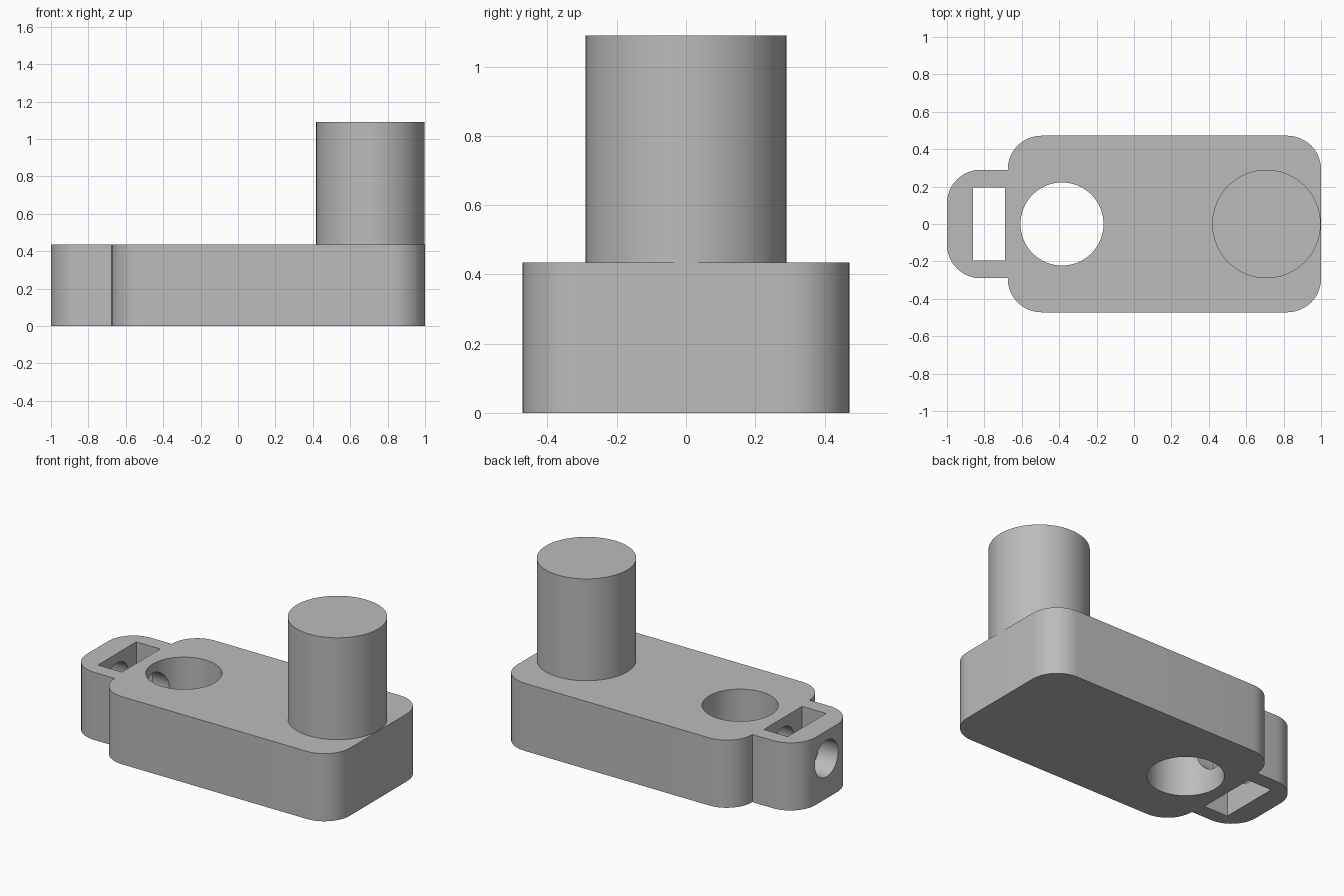
import bpy, bmesh
from math import cos, sin, pi, radians
from mathutils import Matrix

if "Cube" in bpy.data.objects:
    bpy.data.objects.remove(bpy.data.objects["Cube"], do_unlink=True)

HEIGHT = 0.435      # thickness of the arm
CORNER = 0.18       # radius of every rounded corner
TOP = 1.09

grey = bpy.data.materials.new("grey_metal")
grey.use_nodes = True
colour = (0.5, 0.5, 0.5, 1)
grey.diffuse_color = colour
grey.node_tree.nodes["Principled BSDF"].inputs["Base Color"].default_value = colour


def make_object(name, bm):
    bmesh.ops.recalc_face_normals(bm, faces=bm.faces)
    mesh = bpy.data.meshes.new(name)
    bm.to_mesh(mesh)
    bm.free()
    mesh.materials.append(grey)
    obj = bpy.data.objects.new(name, mesh)
    bpy.context.collection.objects.link(obj)
    return obj


def cylinder(name, centre, radius, depth, axis="Z", segments=64):
    bm = bmesh.new()
    turn = Matrix.Rotation(pi / 2, 4, "Y") if axis == "X" else Matrix()
    bmesh.ops.create_cone(bm, cap_ends=True, segments=segments, radius1=radius,
                          radius2=radius, depth=depth,
                          matrix=Matrix.Translation(centre) @ turn)
    return make_object(name, bm)


def box(name, centre, size):
    bm = bmesh.new()
    bmesh.ops.create_cube(bm, size=1, matrix=Matrix.Translation(centre)
                          @ Matrix.Diagonal((*size, 1)))
    return make_object(name, bm)


def arc(x, y, start, steps=12):
    """Quarter-round corner, counter-clockwise from the start angle."""
    angles = [radians(start + 90 * i / steps) for i in range(steps + 1)]
    return [(x + CORNER * cos(a), y + CORNER * sin(a)) for a in angles]


# Arm outline: back half from the pin end to the tab, then mirrored to the front
half_arm, half_tab, shoulder = 0.472, 0.29, -0.675
back = arc(1 - CORNER, half_arm - CORNER, 0)
back += arc(shoulder + CORNER, half_arm - CORNER, 90)
back += [(shoulder, half_tab)]
back += arc(CORNER - 1, half_tab - CORNER, 90)
outline = back + [(x, -y) for x, y in reversed(back)]

bm = bmesh.new()
base = bm.faces.new([bm.verts.new((x, y, 0)) for x, y in outline])
raised = bmesh.ops.extrude_face_region(bm, geom=[base], use_keep_orig=True)
bmesh.ops.translate(bm, vec=(0, 0, HEIGHT),
                    verts=[g for g in raised["geom"] if isinstance(g, bmesh.types.BMVert)])
arm = make_object("crank_arm", bm)

# Shaft hole, nut slot and the clamp screw bore joining them
cutters = [
    cylinder("shaft_hole_cutter", (-0.385, 0, HEIGHT / 2), 0.222, 1),
    box("nut_slot_cutter", (-0.775, 0, HEIGHT / 2), (0.17, 0.39, 1)),
    cylinder("screw_bore_cutter", (-0.8, 0, 0.257), 0.118, 0.6, "X", 48),
]
bpy.context.view_layer.objects.active = arm
for cutter in cutters:
    cutter.hide_render = True
    mod = arm.modifiers.new(cutter.name, "BOOLEAN")
    mod.operation = "DIFFERENCE"
    mod.solver = "EXACT"
    mod.object = cutter
    bpy.ops.object.modifier_apply(modifier=mod.name)
    bpy.data.objects.remove(cutter, do_unlink=True)

# Upright pin
pin = cylinder("crank_pin", (0.708, 0, (HEIGHT + TOP) / 2), 0.29, TOP - HEIGHT)

# Smooth round walls, sharp rims
bpy.ops.object.select_all(action="DESELECT")
for obj in (arm, pin):
    obj.select_set(True)
bpy.ops.object.shade_smooth_by_angle(angle=radians(30))
